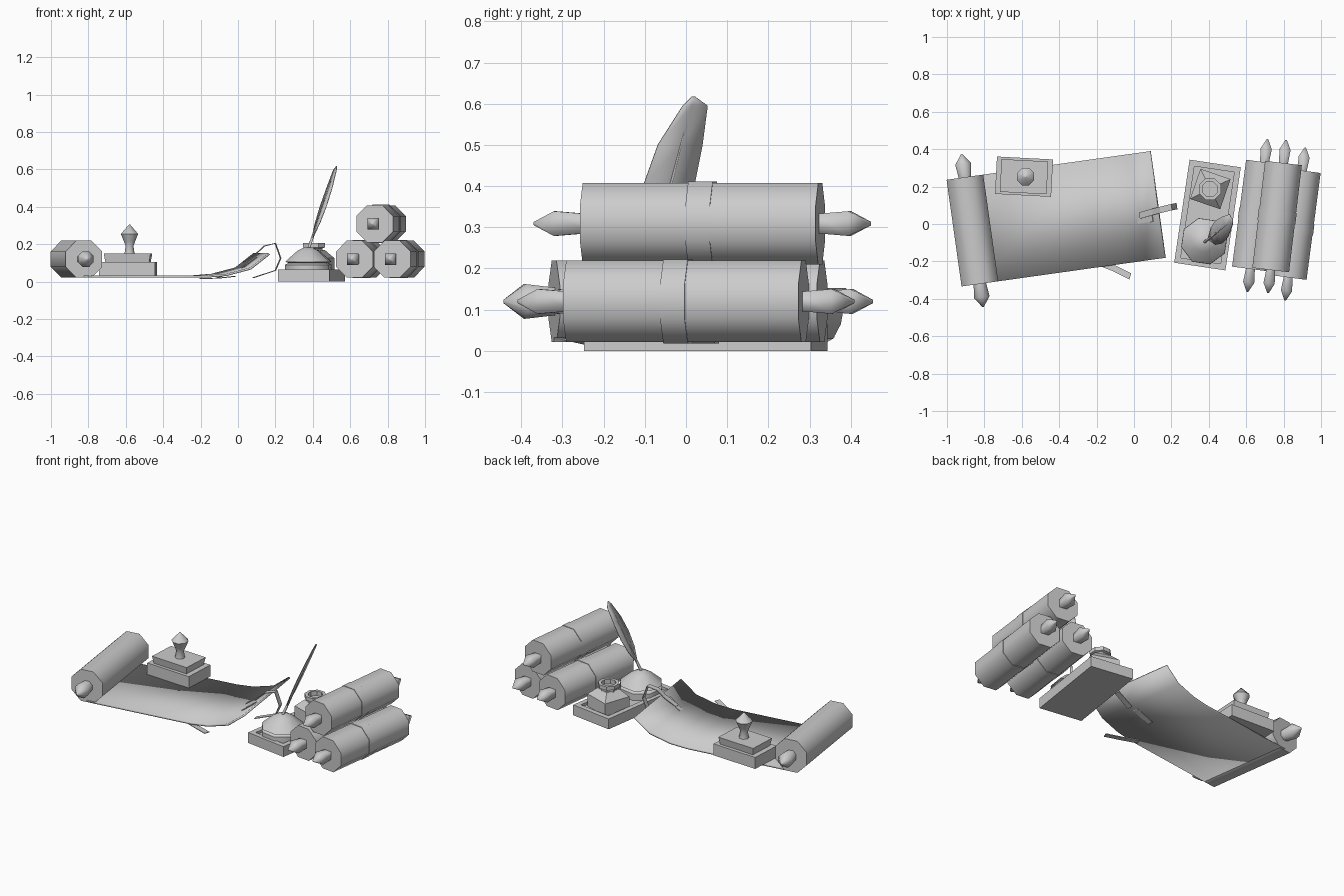
import bpy, bmesh, math
from mathutils import Vector, Matrix

if "Cube" in bpy.data.objects:
    bpy.data.objects.remove(bpy.data.objects["Cube"])


def finish(bm, name, loc=(0, 0, 0), rot=0.0, smooth=None):
    bmesh.ops.recalc_face_normals(bm, faces=bm.faces)
    me = bpy.data.meshes.new(name)
    bm.to_mesh(me)
    bm.free()
    ob = bpy.data.objects.new(name, me)
    bpy.context.collection.objects.link(ob)
    ob.location = loc
    ob.rotation_euler = (0, 0, math.radians(rot))
    if smooth:
        bpy.ops.object.select_all(action='DESELECT')
        ob.select_set(True)
        bpy.context.view_layer.objects.active = ob
        bpy.ops.object.shade_smooth_by_angle(angle=math.radians(smooth))
    return ob


def lathe(name, profile, n, loc, rot=0.0, along_y=False, smooth=50):
    """Stack of n-sided rings (apothem, height), capped at both ends."""
    bm = bmesh.new()
    rings = []
    for r, z in profile:
        R = r / math.cos(math.pi / n)
        rings.append([bm.verts.new((R * math.cos((i + .5) * math.tau / n),
                                    R * math.sin((i + .5) * math.tau / n), z))
                      for i in range(n)])
    for a, b in zip(rings, rings[1:]):
        for i in range(n):
            j = (i + 1) % n
            bm.faces.new((a[i], a[j], b[j], b[i]))
    bm.faces.new(rings[0])
    bm.faces.new(rings[-1])
    if along_y:
        bm.transform(Matrix.Rotation(math.radians(-90), 4, 'X'))
    return finish(bm, name, loc, rot, smooth)


def block(name, rings, loc, rot):
    """Stack of rectangles (width, depth, height)."""
    bm = bmesh.new()
    prev = None
    for w, d, z in rings:
        cur = [bm.verts.new((sx * w / 2, sy * d / 2, z))
               for sx, sy in ((-1, -1), (1, -1), (1, 1), (-1, 1))]
        if prev:
            for i in range(4):
                j = (i + 1) % 4
                bm.faces.new((prev[i], prev[j], cur[j], cur[i]))
        else:
            bm.faces.new(cur)
        prev = cur
    bm.faces.new(prev)
    return finish(bm, name, loc, rot)


def strip(name, pairs, thick, loc=(0, 0, 0), rot=0.0, smooth=None):
    """Thin solid sheet through rows of points."""
    bm = bmesh.new()
    rows = [[bm.verts.new(p) for p in row] for row in pairs]
    for a, b in zip(rows, rows[1:]):
        for i in range(len(a) - 1):
            bm.faces.new((a[i], a[i + 1], b[i + 1], b[i]))
    ob = finish(bm, name, loc, rot, smooth)
    m = ob.modifiers.new("thickness", 'SOLIDIFY')
    m.thickness = thick
    m.offset = 0
    return ob


def ribbon(name, path, side, w=.034):
    s = Vector(side).normalized() * w / 2
    return strip(name, [(Vector(p) - s, Vector(p) + s) for p in path], .004)


def scroll(name, loc, rot, knob, sides):
    lathe(name + "_roll", [(.099, -.288), (.099, .288)], 8, loc, rot, True)
    half = [(.004, .412), (knob, .36), (knob * .78, .28)]
    rod = [(r, -y) for r, y in half] + half[::-1]
    lathe(name + "_rod", rod, sides, loc, rot, True, 60 if sides > 4 else 95)


# rolled scrolls in a pile, each with a tie band
pile = [("left_scroll", (.66, .045, .12), -7.5, .0),
        ("right_scroll", (.862, .0, .12), -7.5, -.02),
        ("top_scroll", (.765, .04, .309), -6.8, .0)]
for name, loc, rot, by in pile:
    scroll(name, loc, rot, .03, 4)
    lathe(name + "_band", [(.102, by - .03), (.102, by + .03)], 8, loc, rot, True)

# open scroll and its unrolled sheet
scroll("open_scroll", (-.864, -.035, .12), 8, .042, 8)
sheet = [(0, .027), (.66, .027), (.77, .036), (.9, .07), (1.0, .148)]
strip("open_sheet", [[(x, -.288, z), (x, .288, z)] for x, z in sheet], .012,
      (-.864, -.035, 0), 8, 40)

# loose ties of the open scroll
ribbon("tie_loop", [(.03, .045, .105), (.1, .065, .152), (.14, .075, .19), (.2, .09, .205),
                    (.228, .095, .125), (.2, .09, .06), (.08, .06, .02)], (-.14, 1, 0))
ribbon("tie_under", [(.1, .03, .13), (.0, .015, .055), (-.12, 0, .018)], (-.14, 1, 0))
ribbon("tie_tail", [(-.2, -.2, .016), (-.11, -.235, .018), (-.02, -.28, .028)], (.35, 1, 0))

# seal stamp
block("stamp_base", [(.3, .2, .033), (.3, .2, .105)], (-.588, .253, 0), -3)
block("stamp_top", [(.235, .16, .105), (.25, .175, .15)], (-.588, .253, 0), -3)
lathe("stamp_handle", [(.027, .148), (.021, .19), (.03, .215), (.046, .255), (.004, .304)],
      8, (-.58, .253, 0))

# ink tray with recessed top
block("ink_tray", [(.277, .557, 0), (.277, .557, .065), (.215, .495, .065), (.215, .495, .048)],
      (.393, .048, 0), -8.5)

# round inkwell
lathe("round_inkwell", [(.118, .048), (.118, .09), (.1, .1), (.117, .106), (.108, .116),
                        (.055, .165), (.022, .183)], 8, (.376, -.092, 0), -8.5)

# square inkwell with open collar
block("square_inkwell", [(.17, .17, .048), (.17, .17, .125), (.09, .09, .168)], (.408, .187, 0), -19)
lathe("inkwell_collar", [(.045, .16), (.045, .178), (.058, .183), (.058, .206), (.04, .206), (.04, .178)],
      8, (.406, .187, 0), 0, False, 40)


# quill: shaft and feather blade
def shaft(z):
    t = (z - .16) / .457
    return Vector((.372 + .156 * t, -.1 + .118 * t, z))


blade = [(.235, .006, .006), (.31, .05, .042), (.4, .066, .058), (.5, .056, .052),
         (.595, .02, .04), (.617, .003, .004)]
strip("quill_feather", [[shaft(z) + Vector((.016 * l / .06, -l, 0)), shaft(z),
                         shaft(z) + Vector((-.016 * r / .06, r, 0))] for z, l, r in blade], .004, smooth=40)
bm = bmesh.new()
a, b = shaft(.15), shaft(.56)
d = b - a
bmesh.ops.create_cone(bm, cap_ends=True, segments=6, radius1=.009, radius2=.002, depth=d.length)
bm.transform(Matrix.Translation((a + b) / 2) @ d.to_track_quat('Z', 'Y').to_matrix().to_4x4())
finish(bm, "quill_shaft", smooth=60)
